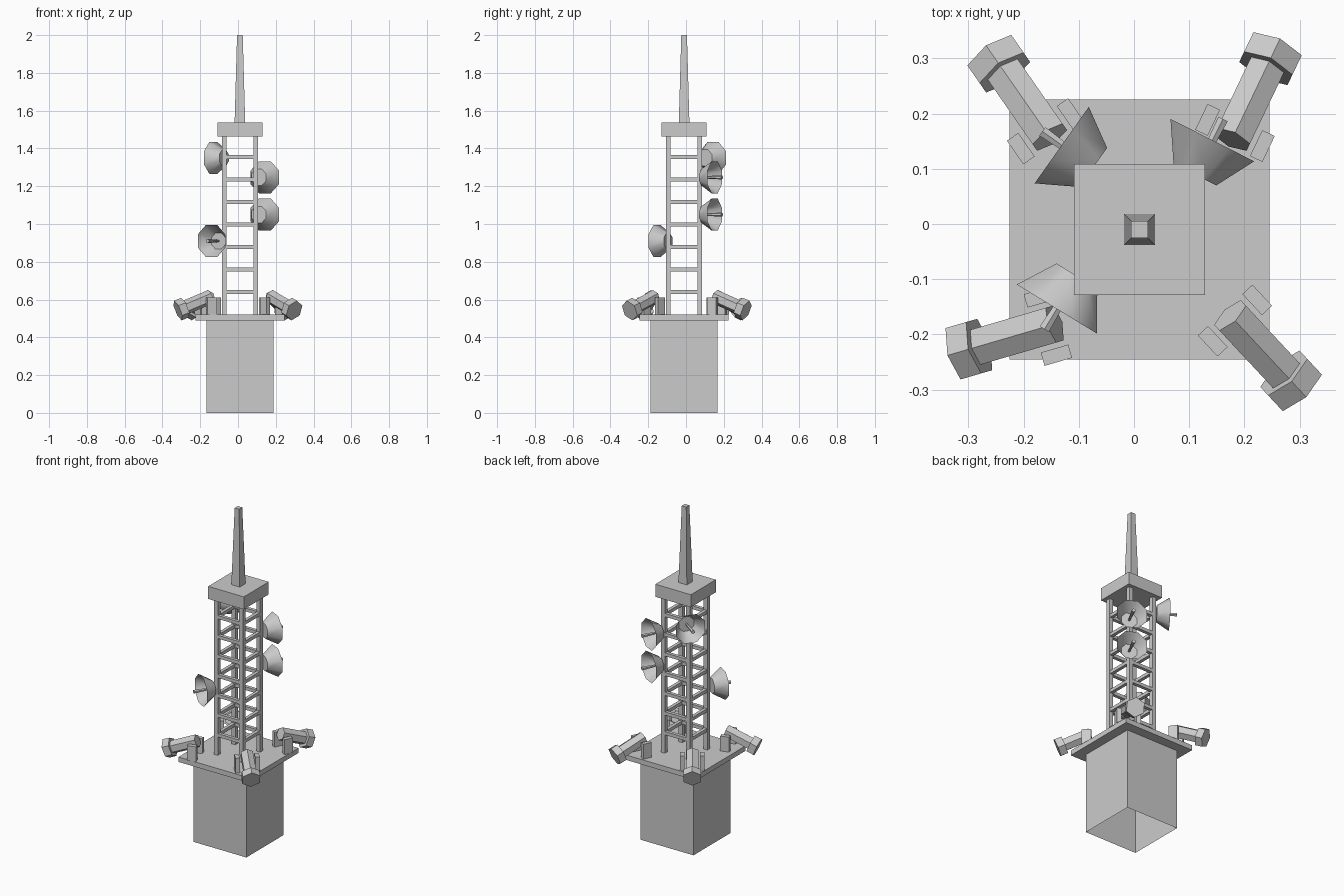
import bpy, bmesh, math
from mathutils import Matrix, Vector

cube = bpy.data.objects.get("Cube")
if cube:
    bpy.data.objects.remove(cube, do_unlink=True)

grey = bpy.data.materials.new("light grey")
grey.use_nodes = True
COLOUR = (0.6, 0.6, 0.6, 1)
grey.diffuse_color = COLOUR
grey.node_tree.nodes["Principled BSDF"].inputs["Base Color"].default_value = COLOUR

CX, CY = 0.01, -0.01   # tower axis


def finish(name, bm, matrix=Matrix()):
    mesh = bpy.data.meshes.new(name)
    bm.to_mesh(mesh)
    bm.free()
    mesh.materials.append(grey)
    obj = bpy.data.objects.new(name, mesh)
    obj.matrix_world = matrix
    bpy.context.collection.objects.link(obj)
    return obj


def add_box(bm, centre, size):
    matrix = Matrix.Translation(centre) @ Matrix.Diagonal((*size, 1))
    return bmesh.ops.create_cube(bm, size=1, matrix=matrix)["verts"]


def add_prism(bm, sides, r_start, r_end, start, end, capped=True):
    """Prism or frustum along local x, with a flat side on top."""
    turn = Matrix.Rotation(math.pi / 2, 4, "Y") @ Matrix.Rotation(math.pi / sides, 4, "Z")
    if sides == 6:
        turn = Matrix.Rotation(math.pi / 2, 4, "Y") @ Matrix.Rotation(math.pi / 2, 4, "Z")
    bmesh.ops.create_cone(
        bm, cap_ends=capped, segments=sides, radius1=r_start, radius2=r_end,
        depth=end - start, matrix=Matrix.Translation(((start + end) / 2, 0, 0)) @ turn)


def aim(location, direction, tilt=0.0):
    """Local x points along a horizontal direction, tilted downward."""
    heading = math.atan2(direction[1], direction[0])
    return (Matrix.Translation(location) @ Matrix.Rotation(heading, 4, "Z")
            @ Matrix.Rotation(math.radians(tilt), 4, "Y"))


def slab(name, width, low, high, top_width=None, open_bottom=False):
    bm = bmesh.new()
    verts = add_box(bm, (CX, CY, (low + high) / 2), (width, width, high - low))
    if top_width:
        for v in verts:
            if v.co.z > (low + high) / 2:
                v.co.x = CX + (v.co.x - CX) * top_width / width
                v.co.y = CY + (v.co.y - CY) * top_width / width
    if open_bottom:
        bm.normal_update()
        down = [f for f in bm.faces if f.normal.z < -0.9]
        bmesh.ops.delete(bm, geom=down, context="FACES_ONLY")
    return finish(name, bm)


# Stacked square parts
slab("base_block", 0.354, 0, 0.49, open_bottom=True)
slab("platform", 0.472, 0.49, 0.52)
slab("tower_cap", 0.238, 1.462, 1.538)
slab("antenna_mast", 0.056, 1.538, 2.0, top_width=0.03)

# Lattice tower: four legs joined by rings of rungs
REACH, LEG = 0.0835, 0.025
bm = bmesh.new()
for sx in (-1, 1):
    for sy in (-1, 1):
        add_box(bm, (CX + sx * REACH, CY + sy * REACH, 0.991), (LEG, LEG, 0.942))
finish("tower_legs", bm)

bm = bmesh.new()
span = 2 * REACH - LEG
for i in range(7):
    z = 0.64 + i * 0.119
    for s in (-1, 1):
        add_box(bm, (CX, CY + s * REACH, z), (span, 0.02, 0.02))
        add_box(bm, (CX + s * REACH, CY, z), (0.02, span, 0.02))
finish("tower_rungs", bm)

# Dishes: open bowls with a feed rod, placed by the middle of the rim
DISHES = [
    ("back_left", (-0.131, 0.143, 1.35), (-0.816, 0.578)),
    ("back_right_upper", (0.142, 0.152, 1.247), (0.45, 0.89)),
    ("back_right_lower", (0.142, 0.152, 1.05), (0.45, 0.89)),
    ("front_left", (-0.14, -0.154, 0.91), (-0.52, -0.85)),
]
for place, location, direction in DISHES:
    matrix = aim(location, direction)
    bm = bmesh.new()
    add_prism(bm, 8, 0.047, 0.092, -0.07, 0)
    bm.normal_update()
    rim = [f for f in bm.faces if f.normal.x > 0.9]
    bmesh.ops.delete(bm, geom=rim, context="FACES_ONLY")
    dish = finish("dish_" + place, bm, matrix)
    bpy.ops.object.select_all(action="DESELECT")
    dish.select_set(True)
    bpy.context.view_layer.objects.active = dish
    bpy.ops.object.shade_smooth_by_angle(angle=math.radians(50))
    bm = bmesh.new()
    add_prism(bm, 6, 0.006, 0.011, -0.07, 0.043)
    finish("feed_rod_" + place, bm, matrix)

# Floodlights: six-sided barrel and wider head between two bracket plates
LIGHTS = [
    ("back_left", (-0.16, 0.168), (-0.57, 0.82)),
    ("back_right", (0.183, 0.165), (0.43, 0.9)),
    ("front_left", (-0.156, -0.185), (-0.96, -0.28)),
    ("front_right", (0.183, -0.175), (0.68, -0.73)),
]
for place, (x, y), direction in LIGHTS:
    matrix = aim((x, y, 0.61), direction, tilt=22)
    bm = bmesh.new()
    add_prism(bm, 6, 0.038, 0.038, -0.014, 0.145)
    finish("floodlight_barrel_" + place, bm, matrix)
    bm = bmesh.new()
    add_prism(bm, 6, 0.056, 0.056, 0.14, 0.182)
    finish("floodlight_head_" + place, bm, matrix)
    bm = bmesh.new()
    for s in (-1, 1):
        add_box(bm, (0, s * 0.055, 0.045), (0.052, 0.025, 0.09))
    finish("floodlight_bracket_" + place, bm, aim((x, y, 0.52), direction))
